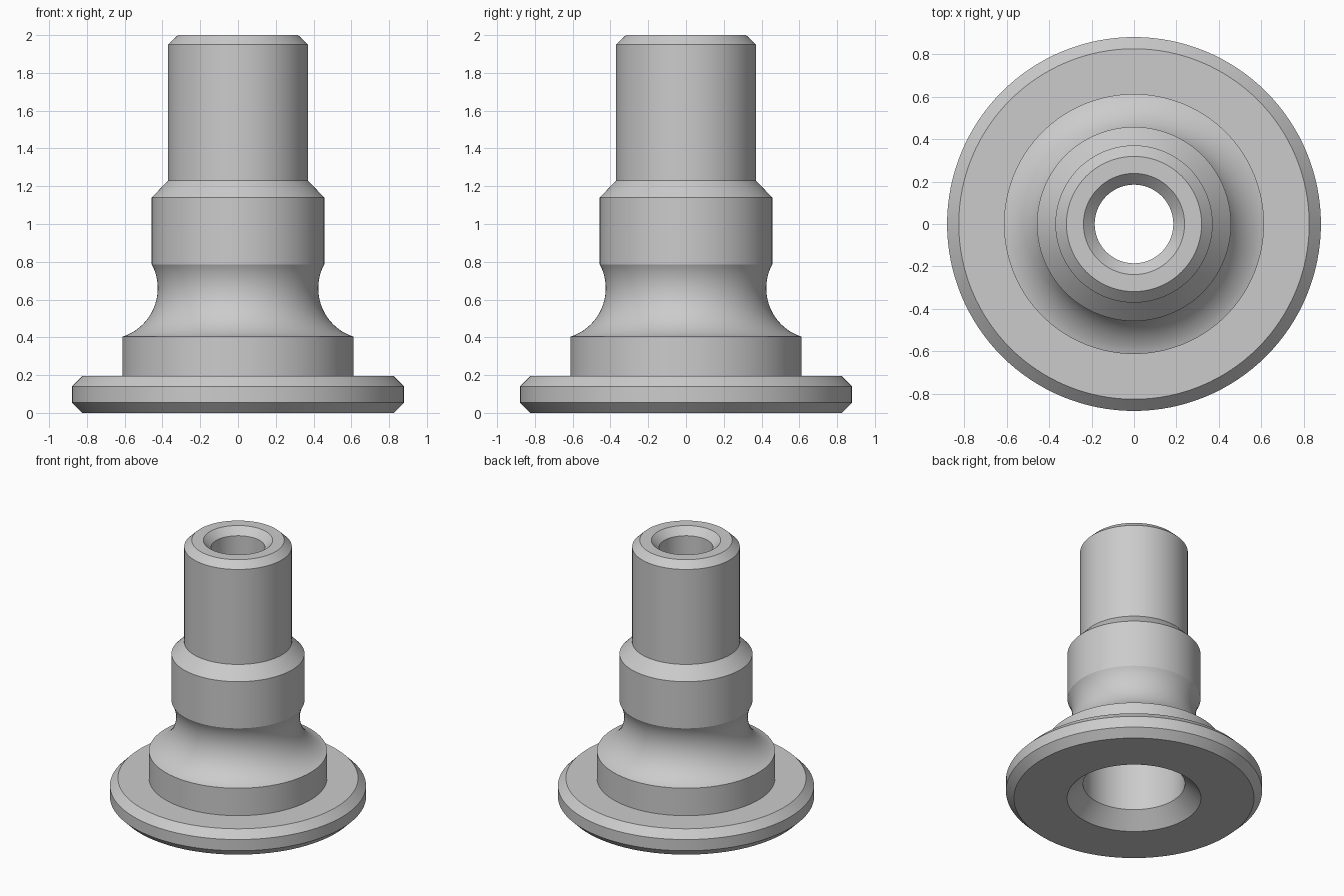
import bpy
import bmesh
from math import atan2, cos, sin, pi, radians

cube = bpy.data.objects.get("Cube")
if cube:
    bpy.data.objects.remove(cube, do_unlink=True)


def make_material(name, color):
    mat = bpy.data.materials.new(name)
    mat.use_nodes = True
    mat.diffuse_color = color
    mat.node_tree.nodes["Principled BSDF"].inputs["Base Color"].default_value = color
    return mat


def arc(cx, cz, radius, start, end, steps):
    angles = [start + (end - start) * i / steps for i in range(steps + 1)]
    return [(cx + radius * cos(a), cz + radius * sin(a)) for a in angles]


def lathe(name, profile, mat, segments=128):
    """Revolve a closed (radius, height) outline around z."""
    bm = bmesh.new()
    verts = [bm.verts.new((r, 0, z)) for r, z in profile]
    edges = [bm.edges.new((a, b)) for a, b in zip(verts, verts[1:] + verts[:1])]
    bmesh.ops.spin(bm, geom=verts + edges, cent=(0, 0, 0), axis=(0, 0, 1),
                   angle=2 * pi, steps=segments, use_duplicate=False)
    bmesh.ops.remove_doubles(bm, verts=bm.verts, dist=1e-4)
    bmesh.ops.recalc_face_normals(bm, faces=bm.faces)
    mesh = bpy.data.meshes.new(name)
    bm.to_mesh(mesh)
    bm.free()
    mesh.materials.append(mat)
    obj = bpy.data.objects.new(name, mesh)
    bpy.context.collection.objects.link(obj)
    bpy.ops.object.select_all(action="DESELECT")
    obj.select_set(True)
    bpy.context.view_layer.objects.active = obj
    bpy.ops.object.shade_smooth_by_angle(angle=radians(20))
    return obj


grey = make_material("plain grey", (0.6, 0.6, 0.6, 1))

# Chamfered base flange and the collar on it
flange = [(0.825, 0), (0.88, 0.055), (0.88, 0.14), (0.825, 0.196)]
collar = [(0.612, 0.196), (0.612, 0.404)]

# Concave round waist
waist = arc(0.695, 0.66, 0.27, atan2(-0.256, -0.083) + 2 * pi,
            atan2(0.126, -0.238), 24)

# Shoulder and upper tube, both chamfered
shoulder = [(0.457, 1.14), (0.37, 1.23)]
tube = [(0.37, 1.95), (0.318, 2)]

# Stepped through bore, countersunk at both ends
bore = [(0.238, 2), (0.185, 1.947), (0.185, 1.0), (0.35, 0.9),
        (0.35, 0.11), (0.46, 0)]

lathe("flanged_sleeve", flange + collar + waist[1:-1] + [(0.457, 0.786)]
      + shoulder + tube + bore, grey)
